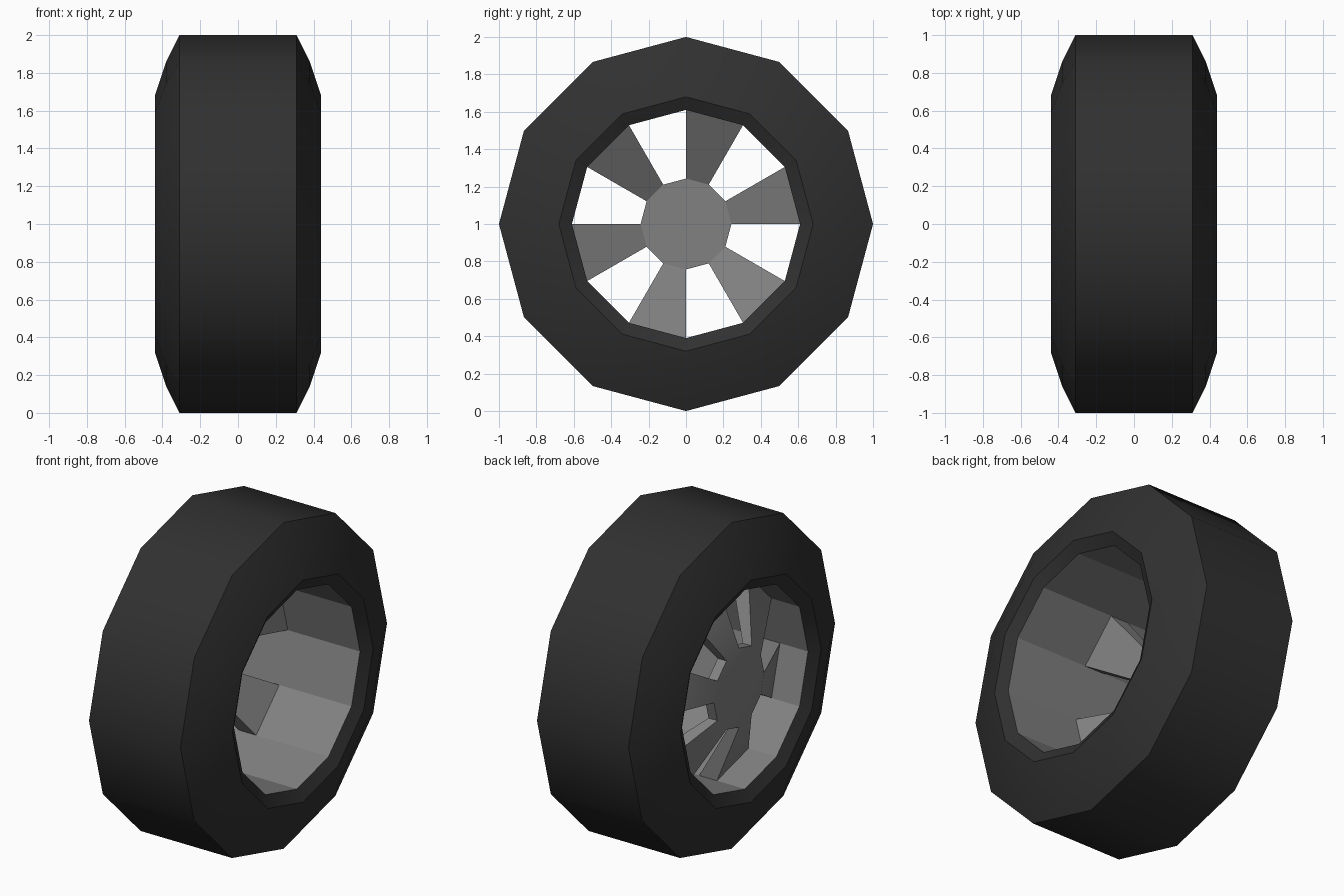
import bpy, bmesh, math
from mathutils import Matrix, Vector

SIDES = 12
STEP = 2 * math.pi / SIDES
RIM_R, HUB_R = 0.61, 0.243

cube = bpy.data.objects.get("Cube")
if cube:
    bpy.data.objects.remove(cube, do_unlink=True)


def material(name, level):
    mat = bpy.data.materials.new(name)
    mat.use_nodes = True
    color = (level, level, level, 1)
    mat.diffuse_color = color
    mat.node_tree.nodes["Principled BSDF"].inputs["Base Color"].default_value = color
    return mat


def add_object(name, bm, mat, smooth_angle=None):
    mesh = bpy.data.meshes.new(name)
    bm.to_mesh(mesh)
    bm.free()
    mesh.materials.append(mat)
    obj = bpy.data.objects.new(name, mesh)
    obj.location.z = 1
    bpy.context.collection.objects.link(obj)
    if smooth_angle:
        bpy.ops.object.select_all(action="DESELECT")
        obj.select_set(True)
        bpy.context.view_layer.objects.active = obj
        bpy.ops.object.shade_smooth_by_angle(angle=math.radians(smooth_angle))
    return obj


def lathe(profile):
    """Sweep (x, radius) points around the x axis; faces look left of the path."""
    bm = bmesh.new()
    rings = [[bm.verts.new((x, r * math.cos(i * STEP), r * math.sin(i * STEP)))
              for i in range(SIDES)] for x, r in profile]
    for a, b in zip(rings, rings[1:]):
        for i in range(SIDES):
            j = (i + 1) % SIDES
            bm.faces.new((a[i], b[i], b[j], a[j]))
    return bm


rubber = material("black rubber", 0.03)
metal = material("grey metal", 0.22)

# Tyre: inner lip, rounded sidewall and flat tread, mirrored across the middle
half = [(0.40, RIM_R), (0.44, 0.68), (0.38, 0.86), (0.31, 1.0)]
add_object("tyre", lathe([(-x, r) for x, r in half] + half[::-1]), rubber, 35)

# Rim barrel: faces inward
add_object("rim_barrel", lathe([(0.40, RIM_R), (-0.40, RIM_R)]), metal)

# Hub disc, with alternate sides drawn out into six dished spokes
bm = bmesh.new()
bmesh.ops.create_cone(bm, cap_ends=True, segments=SIDES, radius1=HUB_R,
                      radius2=HUB_R, depth=0.06,
                      matrix=Matrix.Translation((-0.33, 0, 0))
                      @ Matrix.Rotation(math.pi / 2, 4, "Y"))


def sector(face):
    c = face.calc_center_median()
    return int((math.atan2(c.z, c.y) % (2 * math.pi)) / STEP)


sides = [f for f in bm.faces if abs(f.normal.x) < 0.5 and sector(f) % 2 == 0]
for face in bmesh.ops.extrude_discrete_faces(bm, faces=sides)["faces"]:
    for v in face.verts:
        outer = v.co.x < -0.33
        v.co = Vector((-0.21 if outer else -0.09,
                       v.co.y * RIM_R / HUB_R, v.co.z * RIM_R / HUB_R))
bmesh.ops.recalc_face_normals(bm, faces=bm.faces)
add_object("hub_and_spokes", bm, metal, 25)
